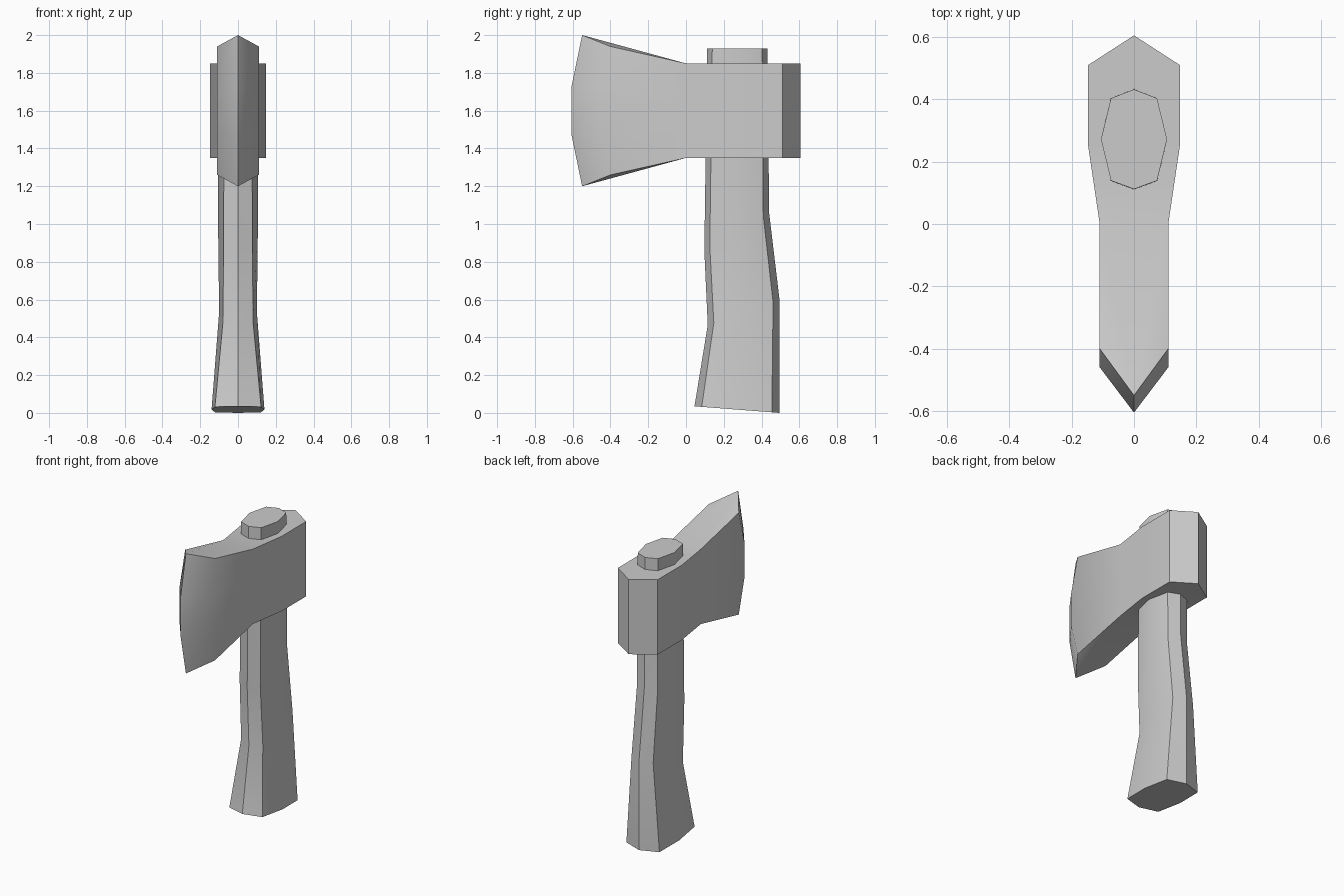
import bpy, bmesh, math

if "Cube" in bpy.data.objects:
    bpy.data.objects.remove(bpy.data.objects["Cube"])


def loft(name, rings, caps, angle):
    """Skin a stack of equal-length rings; caps are faces given as ring indices."""
    bm = bmesh.new()
    vs = [[bm.verts.new(p) for p in ring] for ring in rings]
    n = len(rings[0])
    for a, b in zip(vs, vs[1:]):
        for i in range(n):
            j = (i + 1) % n
            bm.faces.new((a[i], a[j], b[j], b[i]))
    for ring in (vs[0], vs[-1]):
        for cap in caps:
            bm.faces.new([ring[i] for i in cap])
    bmesh.ops.recalc_face_normals(bm, faces=bm.faces[:])
    mesh = bpy.data.meshes.new(name)
    bm.to_mesh(mesh)
    bm.free()
    ob = bpy.data.objects.new(name, mesh)
    bpy.context.collection.objects.link(ob)
    bpy.ops.object.select_all(action='DESELECT')
    ob.select_set(True)
    bpy.context.view_layer.objects.active = ob
    bpy.ops.object.shade_smooth_by_angle(angle=math.radians(angle))
    return ob


def mirrored(half):
    """Close a half ring running from one x = 0 point to the other."""
    return half + [(-x, y, z) for x, y, z in half[-2:0:-1]]


# Axe head: columns of (half width, y at top/bottom, y at middle, half height)
columns = [(0, -0.55, -0.605, 0.40),
           (0.11, -0.40, -0.46, 0.34),
           (0.11, 0.0, 0.0, 0.25),
           (0.147, 0.25, 0.25, 0.25),
           (0.147, 0.51, 0.51, 0.25),
           (0, 0.605, 0.605, 0.25)]
head_rings = []
for f in (-1, -1 / 3, 1 / 3, 1):
    head_rings.append(mirrored([(x, ye if abs(f) == 1 else ym, 1.6 + f * h)
                                for x, ye, ym, h in columns]))
loft("axe_head", head_rings,
     [(0, 1, 2), (0, 2, 8), (0, 8, 9), (2, 3, 4, 5, 6, 7, 8)], 40)

# Handle: tilted eight-sided sections
# (front y, front z, back y, back z, half width, corner half width)
sections = [(0.045, 0.035, 0.495, 0.0, 0.14, 0.122),
            (0.115, 0.465, 0.495, 0.60, 0.10, 0.08),
            (0.097, 0.86, 0.44, 1.06, 0.105, 0.076),
            (0.112, 1.93, 0.432, 1.93, 0.106, 0.074)]
handle_rings = []
for yf, zf, yb, zb, w, c in sections:
    handle_rings.append(mirrored([(x, yf + (yb - yf) * t, zf + (zb - zf) * t)
                                  for x, t in ((0, 0), (c, 0.085), (w, 0.5), (c, 0.91), (0, 1))]))
loft("handle", handle_rings, [tuple(range(8))], 30)
